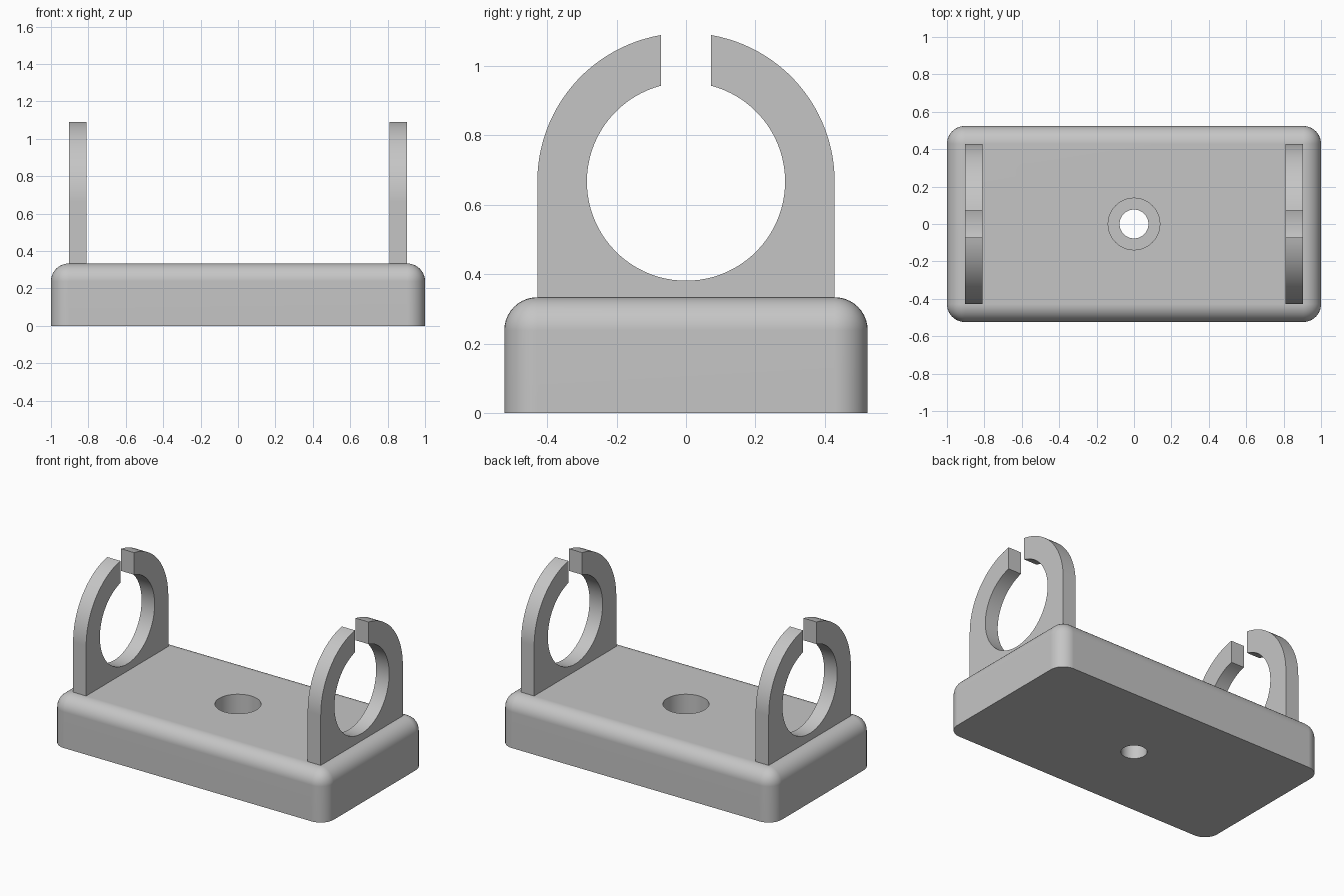
import bpy, bmesh, math

if "Cube" in bpy.data.objects:
    bpy.data.objects.remove(bpy.data.objects["Cube"], do_unlink=True)

MM = 2 / 42                      # the part is 42 units long
BASE_W, BASE_H = 22 * MM, 7 * MM
ROUND = 2 * MM
RING_Z, OUTER, INNER = 14 * MM, 9 * MM, 6 * MM
HALF_GAP = 1.5 * MM

grey = bpy.data.materials.new("plain grey")
grey.use_nodes = True
colour = (0.56, 0.56, 0.56, 1)
grey.diffuse_color = colour
grey.node_tree.nodes["Principled BSDF"].inputs["Base Color"].default_value = colour


def make_object(name, bm):
    bmesh.ops.recalc_face_normals(bm, faces=bm.faces)
    mesh = bpy.data.meshes.new(name)
    bm.to_mesh(mesh)
    bm.free()
    mesh.materials.append(grey)
    obj = bpy.data.objects.new(name, mesh)
    bpy.context.collection.objects.link(obj)
    return obj


def activate(obj):
    bpy.ops.object.select_all(action='DESELECT')
    obj.select_set(True)
    bpy.context.view_layer.objects.active = obj


def finish(obj):
    activate(obj)
    bpy.ops.object.shade_smooth_by_angle(angle=math.radians(30))
    mod = obj.modifiers.new("even shading", 'WEIGHTED_NORMAL')
    mod.keep_sharp = True


def cut_cylinder(obj, radius, z_low, z_high):
    bpy.ops.mesh.primitive_cylinder_add(
        vertices=64, radius=radius, depth=z_high - z_low,
        location=(0, 0, (z_low + z_high) / 2))
    cutter = bpy.context.object
    cutter.name = "hole_cutter"
    cutter.hide_render = True
    mod = obj.modifiers.new("hole", 'BOOLEAN')
    mod.operation = 'DIFFERENCE'
    mod.solver = 'EXACT'
    mod.object = cutter
    activate(obj)
    bpy.ops.object.modifier_apply(modifier=mod.name)
    bpy.data.objects.remove(cutter, do_unlink=True)


# Base block: rounded everywhere except the bottom rim
bm = bmesh.new()
bmesh.ops.create_cube(bm, size=1)
for v in bm.verts:
    v.co.x *= 2
    v.co.y *= BASE_W
    v.co.z = (v.co.z + 0.5) * BASE_H
rounded = [e for e in bm.edges if any(v.co.z > 0.1 for v in e.verts)]
bmesh.ops.bevel(bm, geom=rounded, offset=ROUND, offset_type='OFFSET',
                segments=10, profile=0.5, affect='EDGES')
base = make_object("base", bm)

# Screw hole with a wider recess for the screw head
cut_cylinder(base, 1.62 * MM, -0.1, BASE_H + 0.1)
cut_cylinder(base, 2.9 * MM, 0.165, BASE_H + 0.1)
finish(base)


def arc(radius, start, end, steps):
    for i in range(steps + 1):
        a = start + (end - start) * i / steps
        yield radius * math.cos(a), RING_Z + radius * math.sin(a)


# Open clip rings: one C-shaped outline, extruded along x
a_out = math.acos(HALF_GAP / OUTER)
a_in = math.acos(HALF_GAP / INNER)
foot = BASE_H - 0.01
outline = [(OUTER, foot)]
outline += arc(OUTER, 0, a_out, 24)
outline += arc(INNER, a_in, -math.pi - a_in, 80)
outline += arc(OUTER, math.pi - a_out, math.pi, 24)
outline.append((-OUTER, foot))

for name, x in (("right_clip_ring", -19 * MM), ("left_clip_ring", 17 * MM)):
    bm = bmesh.new()
    face = bm.faces.new([bm.verts.new((x, y, z)) for y, z in outline])
    grown = bmesh.ops.extrude_face_region(bm, geom=[face])["geom"]
    bmesh.ops.translate(bm, vec=(2 * MM, 0, 0),
                        verts=[g for g in grown if isinstance(g, bmesh.types.BMVert)])
    finish(make_object(name, bm))
